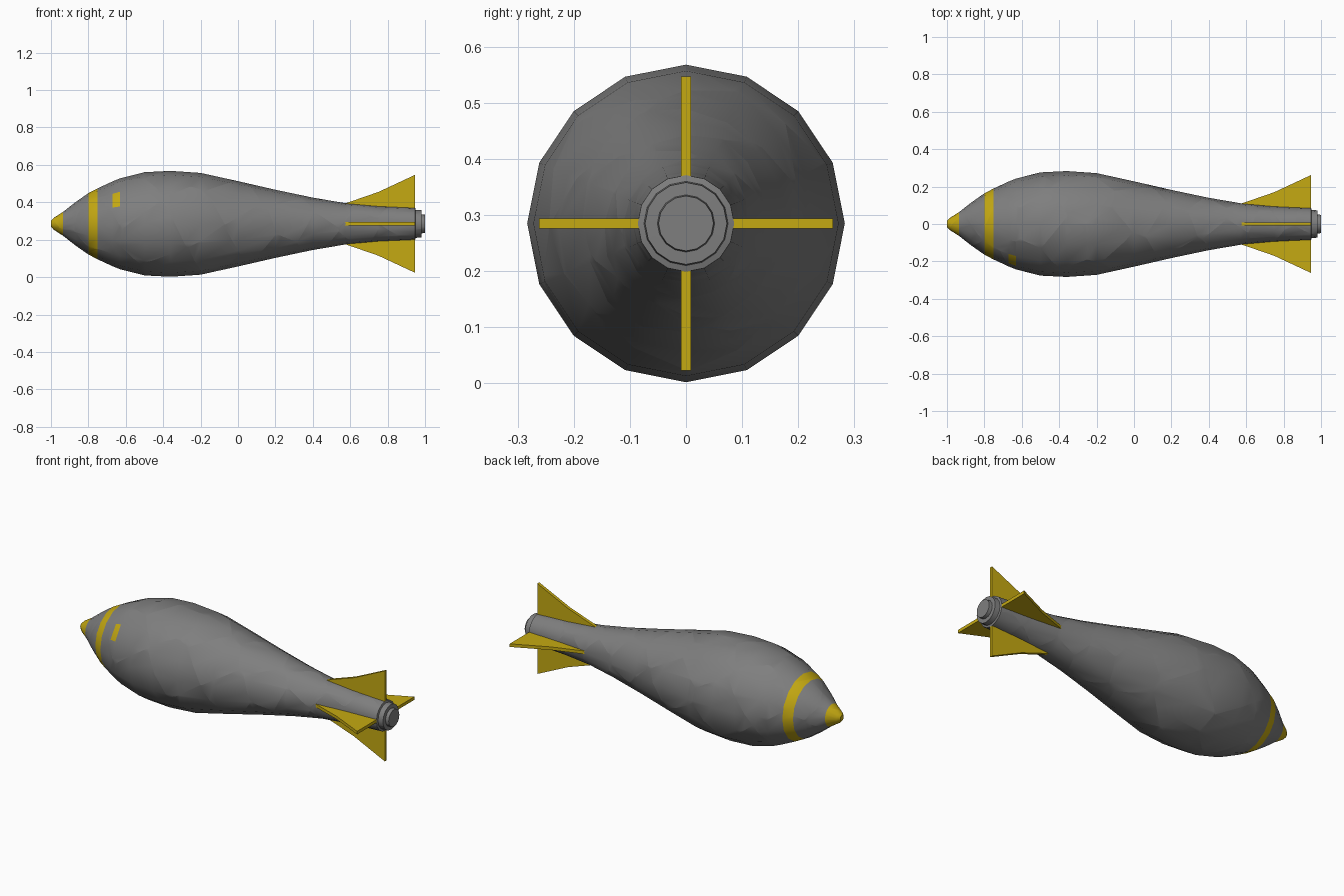
import bpy, bmesh, math, random
from mathutils import Vector

if "Cube" in bpy.data.objects:
    bpy.data.objects.remove(bpy.data.objects["Cube"])

random.seed(4)
CZ, SIDES = 0.285, 16


def material(name, rgb):
    m = bpy.data.materials.new(name)
    m.diffuse_color = (*rgb, 1)
    m.use_nodes = True
    m.node_tree.nodes["Principled BSDF"].inputs["Base Color"].default_value = m.diffuse_color
    return m


GREY = material("shell grey", (0.21, 0.21, 0.21))
YELLOW = material("marking yellow", (0.56, 0.40, 0.006))


def add_object(name, bm, mats):
    me = bpy.data.meshes.new(name)
    bm.to_mesh(me)
    bm.free()
    ob = bpy.data.objects.new(name, me)
    bpy.context.collection.objects.link(ob)
    for m in mats:
        me.materials.append(m)
    return ob


# Body profile along x: (x, radius)
PROFILE = [(-1, 0.016), (-0.985, 0.032), (-0.935, 0.064), (-0.87, 0.115), (-0.80, 0.164),
           (-0.75, 0.19), (-0.67, 0.227), (-0.63, 0.243), (-0.5, 0.276), (-0.36, 0.283),
           (-0.2, 0.272), (0, 0.228), (0.2, 0.182), (0.4, 0.140), (0.57, 0.111),
           (0.75, 0.095), (0.947, 0.086), (0.95, 0.075), (0.98, 0.073), (0.981, 0.051), (1.0, 0.049)]


def lathe():
    bm = bmesh.new()
    rings = []
    for x, r in PROFILE:
        rings.append([bm.verts.new((x, r * math.cos(a), CZ + r * math.sin(a)))
                      for a in (2 * math.pi * i / SIDES for i in range(SIDES))])
    for a, b in zip(rings, rings[1:]):
        for i in range(SIDES):
            j = (i + 1) % SIDES
            bm.faces.new((a[i], a[j], b[j], b[i]))
    bm.faces.new(rings[0])
    bm.faces.new(rings[-1])
    bmesh.ops.recalc_face_normals(bm, faces=bm.faces)
    # Yellow nose tip, band and small front patch
    for f in bm.faces:
        c = f.calc_center_median()
        ang = math.degrees(math.atan2(c.z - CZ, -c.y))
        patch = -0.67 < c.x < -0.63 and 22 < ang < 45
        f.material_index = int(c.x < -0.935 or -0.80 < c.x < -0.75 or patch)
    return bm


def radius_at(x):
    for (x0, r0), (x1, r1) in zip(PROFILE, PROFILE[1:]):
        if x0 <= x <= x1:
            return r0 + (r1 - r0) * (x - x0) / (x1 - x0)
    return 0


# Cracked shell: split the solid into cells around scattered seed points
seeds = []
for i in range(46):
    x = -0.98 + 1.94 * (i + random.random()) / 46
    a, r = i * 2.4 + random.uniform(-0.4, 0.4), radius_at(x) * 0.9
    seeds.append(Vector((x, r * math.cos(a), CZ + r * math.sin(a))))

whole = lathe()
body = bmesh.new()
for s in seeds:
    cell = whole.copy()
    for o in sorted(seeds, key=lambda p: (p - s).length)[1:]:
        cut = bmesh.ops.bisect_plane(cell, geom=cell.verts[:] + cell.edges[:] + cell.faces[:],
                                     dist=1e-6, plane_co=(s + o) / 2, plane_no=o - s,
                                     clear_outer=True)["geom_cut"]
        edges = [e for e in cut if isinstance(e, bmesh.types.BMEdge) and e.is_boundary]
        if edges:
            for f in bmesh.ops.holes_fill(cell, edges=edges, sides=0)["faces"]:
                f.material_index = 0
    bmesh.ops.recalc_face_normals(cell, faces=cell.faces)
    piece = bpy.data.meshes.new("piece")
    cell.to_mesh(piece)
    cell.free()
    body.from_mesh(piece)
    bpy.data.meshes.remove(piece)
whole.free()
shell = add_object("body_shell", body, [GREY, YELLOW])
bpy.context.view_layer.objects.active = shell
shell.select_set(True)
bpy.ops.object.shade_smooth_by_angle(angle=math.radians(35))

# Four tail fins: flat outline extruded to a thin plate
FIN = [(0.57, 0.08), (0.57, 0.108), (0.75, 0.170), (0.947, 0.262), (0.947, 0.06)]
T = 0.009
for n, name in enumerate(("back_fin", "top_fin", "front_fin", "bottom_fin")):
    c, s = round(math.cos(n * math.pi / 2)), round(math.sin(n * math.pi / 2))
    bm = bmesh.new()
    f = bm.faces.new([bm.verts.new((x, r * c + T * s, CZ + r * s - T * c)) for x, r in FIN])
    ext = bmesh.ops.extrude_face_region(bm, geom=[f])["geom"]
    bmesh.ops.translate(bm, vec=(0, -2 * T * s, 2 * T * c),
                        verts=[v for v in ext if isinstance(v, bmesh.types.BMVert)])
    bmesh.ops.recalc_face_normals(bm, faces=bm.faces)
    add_object(name, bm, [YELLOW])
